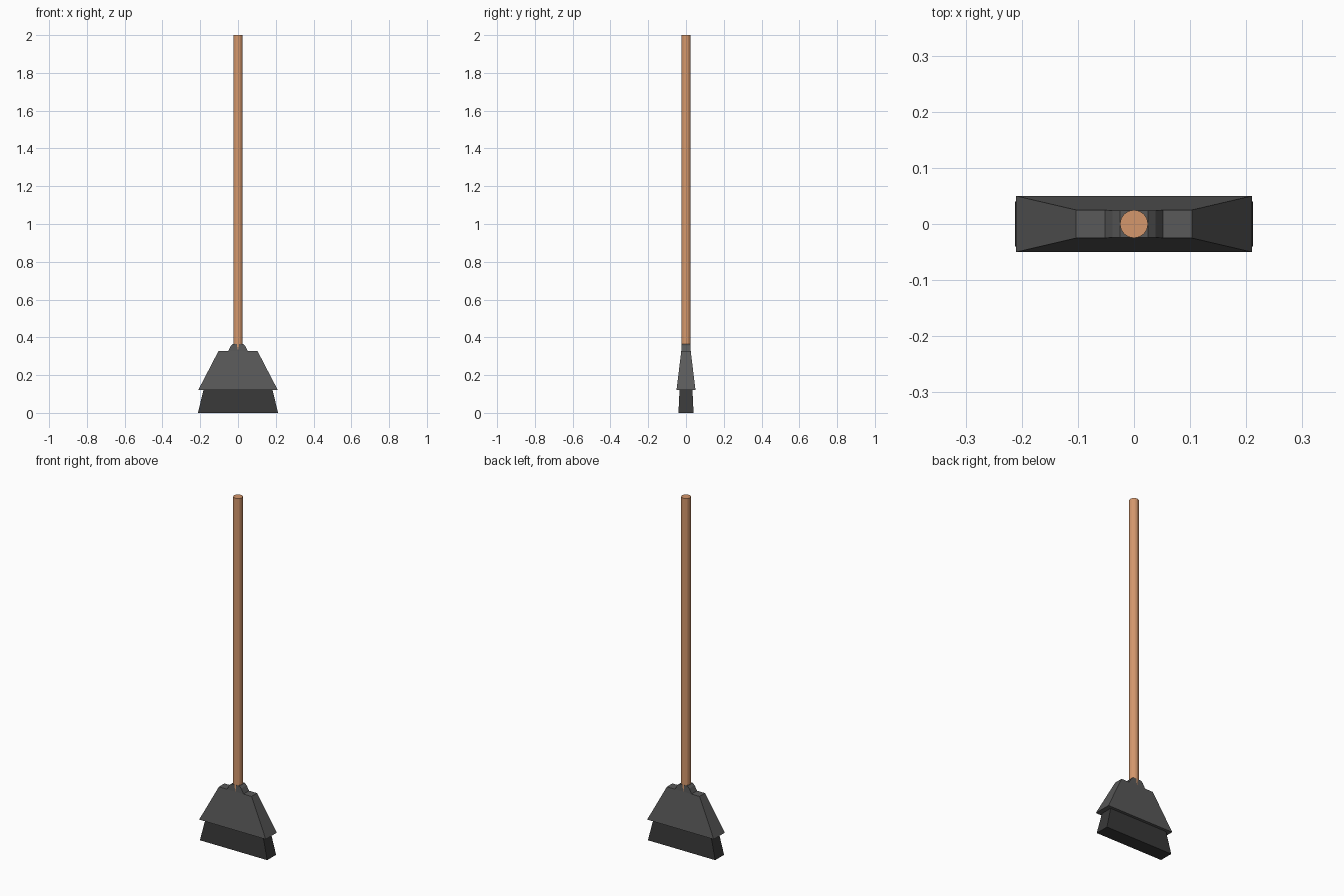
import bpy, bmesh

if "Cube" in bpy.data.objects:
    bpy.data.objects.remove(bpy.data.objects["Cube"])


def material(name, rgb):
    m = bpy.data.materials.new(name)
    m.diffuse_color = (*rgb, 1)
    m.use_nodes = True
    m.node_tree.nodes["Principled BSDF"].inputs["Base Color"].default_value = m.diffuse_color
    return m


def slab(name, half_profile, mat):
    """Mirror a right-hand outline of (x, z, half depth) and join front to back."""
    outline = half_profile + [(-x, z, d) for x, z, d in reversed(half_profile)]
    bm = bmesh.new()
    front = [bm.verts.new((x, -d, z)) for x, z, d in outline]
    back = [bm.verts.new((x, d, z)) for x, z, d in outline]
    n = len(outline)
    for i in range(n):
        j = (i + 1) % n
        bm.faces.new((front[i], back[i], back[j], front[j]))
    # Bands of the front and back, split where the slope changes
    h = len(half_profile)
    for side in (front, back):
        for i in range(h - 1):
            if abs(half_profile[i][1] - half_profile[i + 1][1]) < 1e-4:
                continue
            band = [side[i], side[i + 1], side[n - 2 - i], side[n - 1 - i]]
            # Include the shoulder corners so the bands share their edge
            if i + 2 < h and abs(half_profile[i + 1][1] - half_profile[i + 2][1]) < 1e-4:
                band[2:2] = [side[i + 2], side[n - 3 - i]]
            bm.faces.new(band)
    bmesh.ops.recalc_face_normals(bm, faces=bm.faces[:])
    mesh = bpy.data.meshes.new(name)
    bm.to_mesh(mesh)
    bm.free()
    mesh.materials.append(mat)
    obj = bpy.data.objects.new(name, mesh)
    bpy.context.collection.objects.link(obj)
    return obj


wood = material("wood", (0.66, 0.31, 0.15))
plastic = material("grey_plastic", (0.10, 0.10, 0.10))
fibre = material("dark_fibre", (0.04, 0.04, 0.04))

# Handle
bpy.ops.mesh.primitive_cylinder_add(vertices=16, radius=0.025, depth=1.67,
                                    location=(0, 0, 1.165))
handle = bpy.context.object
handle.name = "handle"
handle.data.materials.append(wood)

# Flared head with stepped collar
slab("broom_head", [(0.21, 0.122, 0.05), (0.103, 0.328, 0.025), (0.052, 0.328, 0.025),
                    (0.038, 0.355, 0.024), (0.025, 0.366, 0.024)], plastic)

# Bristles
slab("bristles", [(0.212, 0.0, 0.04), (0.202, 0.042, 0.038), (0.182, 0.124, 0.034)], fibre)
